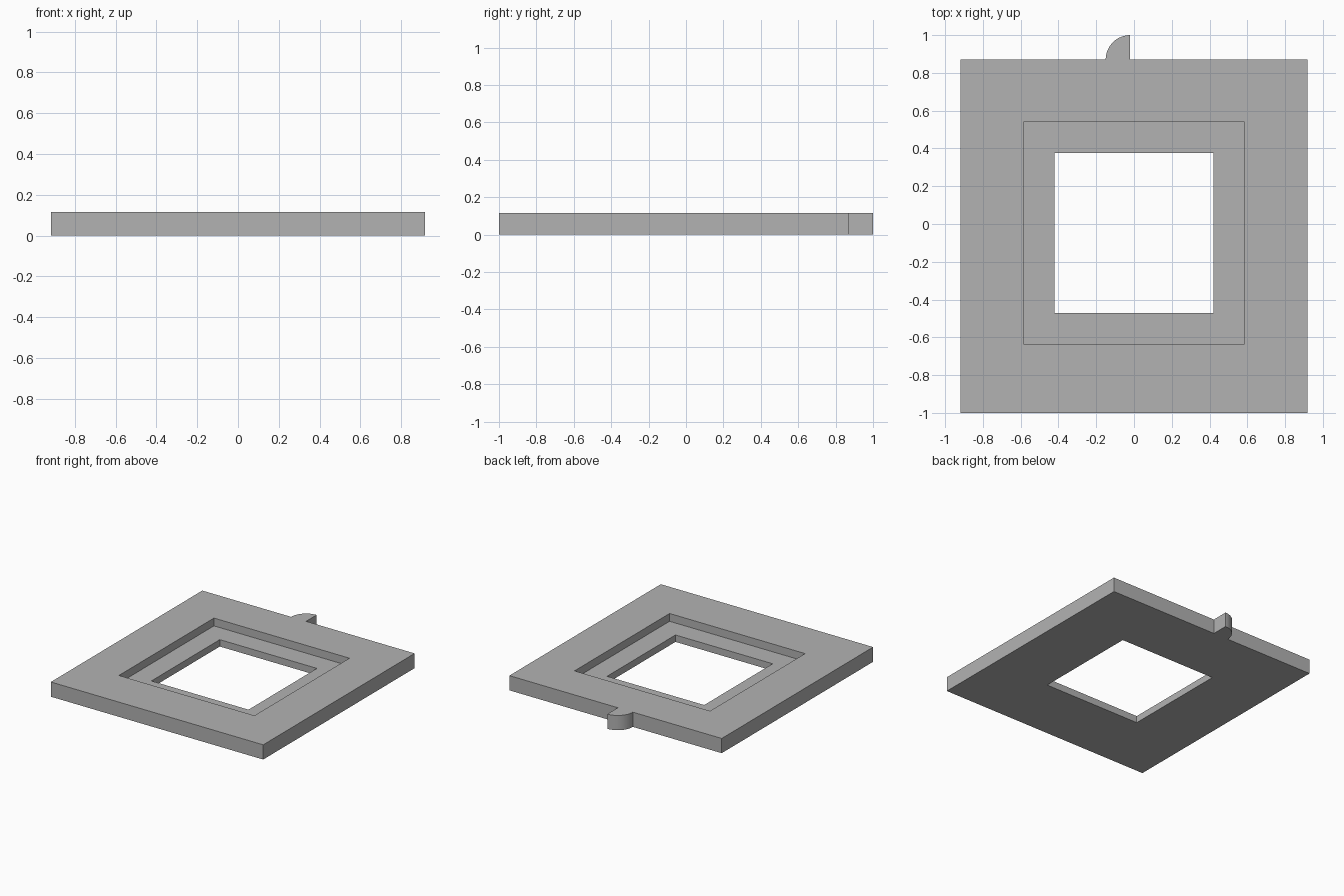
import bpy, bmesh
from math import sin, cos, pi, radians

cube = bpy.data.objects.get("Cube")
if cube:
    bpy.data.objects.remove(cube, do_unlink=True)

HEIGHT = 0.115
LEDGE = 0.054
BACK = 0.87

grey = bpy.data.materials.new("grey")
grey.use_nodes = True
colour = (0.448, 0.448, 0.448, 1)
grey.diffuse_color = colour
grey.node_tree.nodes["Principled BSDF"].inputs["Base Color"].default_value = colour


def finish(name, bm):
    bmesh.ops.recalc_face_normals(bm, faces=bm.faces)
    mesh = bpy.data.meshes.new(name)
    bm.to_mesh(mesh)
    bm.free()
    mesh.materials.append(grey)
    obj = bpy.data.objects.new(name, mesh)
    bpy.context.collection.objects.link(obj)
    return obj


def rectangle(bm, half_x, y0, y1, z):
    corners = [(-half_x, y0), (half_x, y0), (half_x, y1), (-half_x, y1)]
    return [bm.verts.new((x, y, z)) for x, y in corners]


# Square frame: a stepped section carried round the opening
outer = (0.918, -1, BACK)
recess = (0.586, -0.634, 0.54)
opening = (0.42, -0.47, 0.375)
section = [(outer, 0), (outer, HEIGHT), (recess, HEIGHT),
           (recess, LEDGE), (opening, LEDGE), (opening, 0)]
bm = bmesh.new()
rings = [rectangle(bm, *size, z) for size, z in section]
for a, b in zip(rings, rings[1:] + rings[:1]):
    for i in range(4):
        j = (i + 1) % 4
        bm.faces.new((a[i], a[j], b[j], b[i]))
finish("stepped_frame", bm)

# Quarter-round tab on the back edge
RADIUS, TAB_X, STEPS = 0.13, -0.02, 16
bm = bmesh.new()
points = [(TAB_X, BACK)]
for i in range(STEPS + 1):
    angle = pi / 2 * (1 + i / STEPS)
    points.append((TAB_X + RADIUS * cos(angle), BACK + RADIUS * sin(angle)))
base = bm.faces.new([bm.verts.new((x, y, 0)) for x, y in points])
top = bmesh.ops.extrude_face_region(bm, geom=[base], use_keep_orig=True)["geom"]
bmesh.ops.translate(bm, vec=(0, 0, HEIGHT),
                    verts=[v for v in top if isinstance(v, bmesh.types.BMVert)])
# The tab is open where it meets the frame
hidden = [f for f in bm.faces if all(abs(v.co.y - BACK) < 1e-4 for v in f.verts)]
bmesh.ops.delete(bm, geom=hidden, context='FACES_ONLY')
tab = finish("back_tab", bm)

bpy.ops.object.select_all(action='DESELECT')
tab.select_set(True)
bpy.context.view_layer.objects.active = tab
bpy.ops.object.shade_smooth_by_angle(angle=radians(30))
